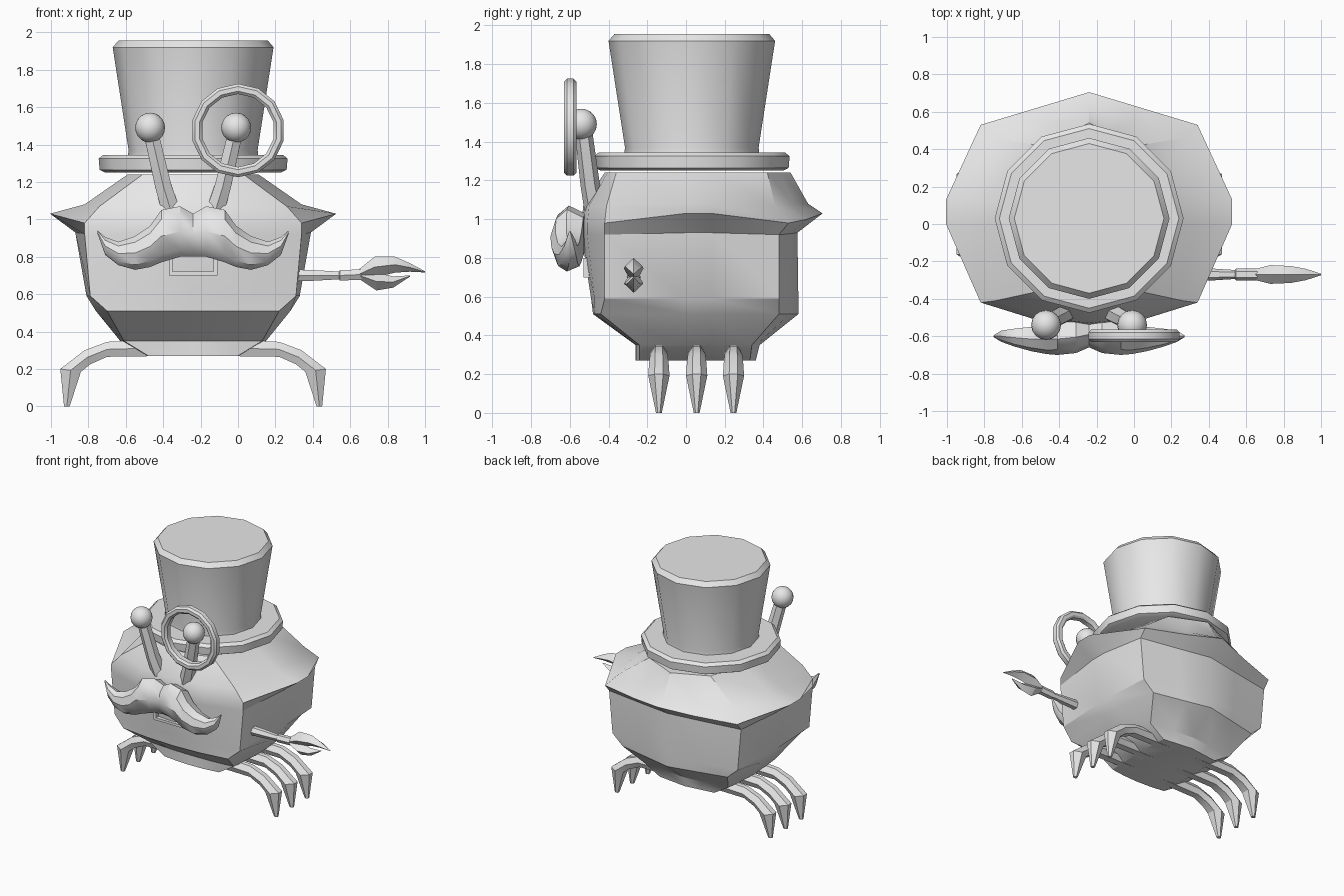
import bpy, bmesh, math
from mathutils import Vector

if "Cube" in bpy.data.objects:
    bpy.data.objects.remove(bpy.data.objects["Cube"])

CX, CY = -0.24, 0.03          # centre line of the body and hat
grey = bpy.data.materials.new("light_grey")
grey.diffuse_color = (0.8, 0.8, 0.8, 1)
grey.use_nodes = True
grey.node_tree.nodes["Principled BSDF"].inputs["Base Color"].default_value = grey.diffuse_color


def finish(name, bm, angle=30):
    bmesh.ops.remove_doubles(bm, verts=bm.verts, dist=1e-5)
    bmesh.ops.recalc_face_normals(bm, faces=bm.faces)
    me = bpy.data.meshes.new(name)
    bm.to_mesh(me)
    bm.free()
    me.materials.append(grey)
    ob = bpy.data.objects.new(name, me)
    bpy.context.collection.objects.link(ob)
    bpy.ops.object.select_all(action='DESELECT')
    ob.select_set(True)
    bpy.context.view_layer.objects.active = ob
    bpy.ops.object.shade_smooth_by_angle(angle=math.radians(angle))
    return ob


def loft(name, rings, closed=False, angle=30):
    """Skin a row of equal-sized rings; closed joins last to first."""
    bm = bmesh.new()
    vs = [[bm.verts.new(p) for p in r] for r in rings]
    n = len(vs[0])
    pairs = list(zip(vs, vs[1:])) + ([(vs[-1], vs[0])] if closed else [])
    for a, b in pairs:
        for i in range(n):
            j = (i + 1) % n
            bm.faces.new((a[i], a[j], b[j], b[i]))
    if not closed:
        bm.faces.new(vs[0])
        bm.faces.new(vs[-1])
    return finish(name, bm, angle)


def circle(r, z, n):
    return [(CX + r * math.sin(2 * math.pi * i / n),
             CY + r * math.cos(2 * math.pi * i / n), z) for i in range(n)]


def tube(name, points, sides=6):
    """Straight-ish limb through (position, radius) points."""
    axis = (Vector(points[-1][0]) - Vector(points[0][0])).normalized()
    u = axis.cross(Vector((0, 1, 0))).normalized()
    v = axis.cross(u)
    steps = [2 * math.pi * (i + .5) / sides for i in range(sides)]
    return loft(name, [[Vector(p) + r * (math.cos(a) * u + math.sin(a) * v)
                        for a in steps] for p, r in points])


# body shell: z, side half width, corner half width, corner y back/front,
# middle y back/front, drop of the corners
def body_ring(z, xw, xc, cb, cf, yb, yf, drop=0):
    half = [(xc * .45, cb + (yb - cb) * .55, -drop * .6), (xc, cb, -drop),
            (xw, .13, 0), (xw, 0, 0), (xc, cf, -drop),
            (xc * .5, cf + (yf - cf) * .75, -drop)]
    right = [(CX + x, y, z + d) for x, y, d in half]
    left = [(CX - x, y, z + d) for x, y, d in reversed(half)]
    return [(CX, yb, z)] + right + [(CX, yf, z - drop)] + left


loft("body", [
    body_ring(.27, .25, .24, .33, -.24, .36, -.26),
    body_ring(.35, .39, .37, .34, -.24, .38, -.26),
    body_ring(.51, .52, .46, .48, -.44, .58, -.48),
    body_ring(.59, .57, .55, .48, -.42, .58, -.49),
    body_ring(.93, .63, .58, .48, -.42, .575, -.54, .01),
    body_ring(1.03, .765, .58, .53, -.42, .705, -.54, .05),
    body_ring(1.08, .58, .50, .46, -.41, .63, -.53, .01),
    body_ring(1.24, .35, .27, .42, -.36, .54, -.42)])

# top hat
loft("hat_brim", [circle(r, z, 12) for r, z in
                  [(.47, 1.25), (.50, 1.265), (.505, 1.325), (.48, 1.345),
                   (.33, 1.345)]])
loft("hat_crown", [circle(r, z, 12) for r, z in
                   [(.35, 1.33), (.345, 1.37), (.43, 1.92), (.40, 1.955)]])

# eyes on stalks
for side, tag in ((-1, "left"), (1, "right")):
    tube("eye_stalk_" + tag,
         [((CX + side * .12, -.47, 1.05), .055),
          ((CX + side * .16, -.495, 1.18), .05),
          ((CX + side * .225, -.53, 1.46), .045)])
    bm = bmesh.new()
    bmesh.ops.create_uvsphere(bm, u_segments=16, v_segments=10, radius=.08)
    bmesh.ops.translate(bm, verts=bm.verts,
                        vec=(CX + side * .23, -.54, 1.49))
    finish("eyeball_" + tag, bm, 40)

# monocle ring
rings = []
for i in range(14):
    a = 2 * math.pi * (i + .5) / 14
    rings.append([(r * math.cos(a), y, 1.475 + r * math.sin(a)) for r, y in
                  [(.195, -.575), (.195, -.615), (.21, -.63), (.235, -.63),
                   (.25, -.615), (.25, -.58), (.235, -.565), (.21, -.565)]])
loft("monocle", rings, closed=True)

# moustache: half x, top z, bottom z, front y, back y
half = [(.00, 1.03, .80, -.66, -.52), (.07, 1.07, .80, -.69, -.52),
        (.17, 1.05, .77, -.70, -.53), (.23, .965, .745, -.695, -.54),
        (.31, .91, .73, -.68, -.55), (.40, .88, .755, -.655, -.56),
        (.47, .905, .81, -.63, -.57), (.51, .94, .92, -.605, -.595)]
sections = [(-x, *r) for x, *r in reversed(half[1:])] + half
rings = []
for x, t, b, f, k in sections:
    h, m = t - b, (f + k) / 2
    rings.append([(CX + x, m, t), (CX + x, f + .025 * h / .25, t - h * .18),
                  (CX + x, f, b + h * .5), (CX + x, f + .03 * h / .25, b + h * .15),
                  (CX + x, m, b), (CX + x, k, b + h * .15), (CX + x, k, t - h * .15)])
loft("moustache", rings, angle=35)

# mouth: a small open slot under the moustache
for name, x, z, w, h in [("mouth_lower_lip", CX, .71, .26, .02),
                         ("mouth_left_edge", CX - .12, .75, .02, .10),
                         ("mouth_right_edge", CX + .12, .75, .02, .10)]:
    bm = bmesh.new()
    bmesh.ops.create_cube(bm, size=1)
    bmesh.ops.scale(bm, verts=bm.verts, vec=(w, .04, h))
    bmesh.ops.translate(bm, verts=bm.verts, vec=(x, -.51, z))
    finish(name, bm)

# single arm with a pincer
AY = -.27
tube("arm", [((.22, AY, .70), .04), ((.40, AY, .70), .033),
             ((.54, AY, .70), .024), ((.545, AY, .70), .032),
             ((.66, AY, .705), .032)])


def pincer(name, stations):
    """Diamond sections given as x, top z, bottom z, half thickness."""
    loft(name, [[(x, AY, t), (x, AY - w, (t + b) / 2), (x, AY, b),
                 (x, AY + w, (t + b) / 2)] for x, t, b, w in stations])


pincer("pincer_upper", [(.65, .735, .68, .03), (.73, .80, .69, .05),
                        (.84, .80, .715, .045), (.92, .765, .72, .03),
                        (1.0, .722, .716, .004)])
pincer("pincer_lower", [(.65, .72, .68, .03), (.74, .715, .62, .05),
                        (.83, .695, .635, .035), (.92, .70, .694, .004)])

# six legs: top x, top z, bottom x, bottom z, half width
leg = [(.10, .36, .10, .27, .045), (.46, .345, .46, .265, .045),
       (.58, .30, .55, .225, .05), (.71, .20, .60, .185, .055),
       (.69, .0, .66, .0, .015)]
for side, tag in ((-1, "left"), (1, "right")):
    for y, place in ((-.14, "front"), (.055, "middle"), (.245, "back")):
        rings = []
        for tx, tz, bx, bz, w in leg:
            T = Vector((CX + side * tx, y, tz))
            B = Vector((CX + side * bx, y, bz))
            M = (T + B) / 2
            e = Vector((0, w, 0))
            rings.append([T + e * .4, M + e, B + e * .6,
                          B - e * .6, M - e, T - e * .4])
        loft(f"leg_{place}_{tag}", rings)
